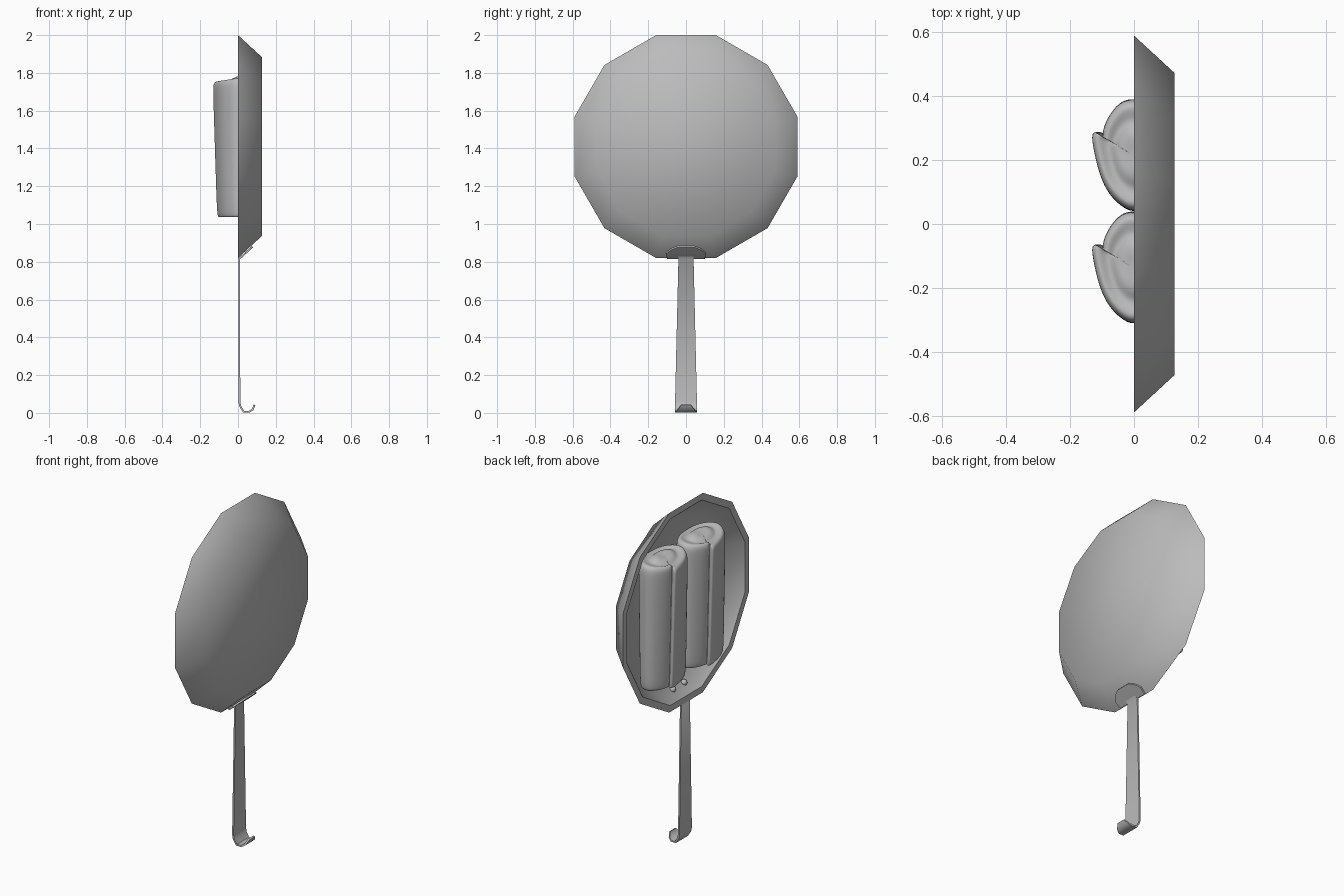
import bpy, bmesh, math
from mathutils import Vector

if "Cube" in bpy.data.objects:
    bpy.data.objects.remove(bpy.data.objects["Cube"])

grey = bpy.data.materials.new("plain grey")
grey.use_nodes = True
grey.diffuse_color = (0.5, 0.5, 0.5, 1)
grey.node_tree.nodes["Principled BSDF"].inputs["Base Color"].default_value = grey.diffuse_color


def finish(name, bm, smooth=True):
    """Turn a bmesh into a named, coloured object."""
    bmesh.ops.recalc_face_normals(bm, faces=bm.faces)
    for f in bm.faces:
        f.smooth = smooth
    mesh = bpy.data.meshes.new(name)
    bm.to_mesh(mesh)
    bm.free()
    mesh.materials.append(grey)
    obj = bpy.data.objects.new(name, mesh)
    bpy.context.scene.collection.objects.link(obj)
    return obj


def loft(bm, rings):
    """Bridge closed rings of points and cap both ends."""
    loops = [[bm.verts.new(p) for p in ring] for ring in rings]
    for a, b in zip(loops, loops[1:]):
        for i in range(len(a)):
            j = (i + 1) % len(a)
            bm.faces.new((a[i], a[j], b[j], b[i]))
    bm.faces.new(loops[0])
    bm.faces.new(loops[-1])
    return loops


def strip(name, path, thickness, smooth):
    """Flat bar across y, following (x, z, half width) points."""
    bm = bmesh.new()
    pairs = [[bm.verts.new((x, s * w, z)) for s in (-1, 1)] for x, z, w in path]
    for (a, b), (c, d) in zip(pairs, pairs[1:]):
        bm.faces.new((a, b, d, c))
    obj = finish(name, bm, smooth)
    mod = obj.modifiers.new("thickness", 'SOLIDIFY')
    mod.thickness = thickness
    mod.offset = 0
    edges = obj.modifiers.new("edges", 'EDGE_SPLIT')
    edges.split_angle = math.radians(60)
    return obj


# Pan: twelve-sided dish lying on its side, open towards -x
SIDES, PAN_Z = 12, 1.41


def pan_ring(x, apothem):
    r = apothem / math.cos(math.pi / SIDES)
    turns = [(i + 0.5) * math.tau / SIDES for i in range(SIDES)]
    return [(x, r * math.cos(t), PAN_Z + r * math.sin(t)) for t in turns]


bm = bmesh.new()
loops = loft(bm, [pan_ring(0.127, 0.473), pan_ring(0, 0.59),
                  pan_ring(0, 0.552), pan_ring(0.1, 0.46)])
for loop in loops[1:3]:
    for i in range(SIDES):
        bm.edges.get((loop[i - 1], loop[i])).smooth = False
finish("pan", bm)

# Handle with a hooked end, and its mounting plate under the pan wall
strip("handle", [(0.045, 0.851, 0.038), (0.007, 0.816, 0.04), (0.007, 0.06, 0.058),
                 (0.012, 0.035, 0.058), (0.03, 0.006, 0.057), (0.06, 0.006, 0.055),
                 (0.078, 0.018, 0.045), (0.088, 0.043, 0.025)], 0.01, True)
strip("mounting_plate", [(0.008, 0.818, 0.1), (0.04, 0.846, 0.105),
                         (0.062, 0.866, 0.08), (0.077, 0.88, 0.045)], 0.01, False)

# Rivets on the inner wall
for side, label in ((1, "left"), (-1, "right")):
    bm = bmesh.new()
    bmesh.ops.create_uvsphere(bm, u_segments=12, v_segments=8, radius=0.018)
    bmesh.ops.translate(bm, verts=bm.verts, vec=(0.05, side * 0.053, 0.905))
    finish("rivet_" + label, bm)

# Rolled pancakes: one spiral outline with an overlapping lip
OUTLINE = [(0, .18), (-.047, .17), (-.088, .115), (-.102, .07), (-.098, .054),
           (-.12, .076), (-.134, .07), (-.134, .045), (-.121, -.02), (-.103, -.082),
           (-.072, -.134), (-.03, -.168), (0, -.178), (.05, -.163), (.09, -.1),
           (.1, 0), (.09, .1), (.05, .163)]
# (height, size) from the bottom end to the top, with a dimpled cap at each end
LAYERS = [(1.05, .2), (1.05, .42), (1.062, .55), (1.06, .7), (1.035, .85),
          (1.035, .96), (1.07, 1), (1.3, 1), (1.55, 1), (1.72, 1), (1.76, .97),
          (1.777, .87), (1.768, .72), (1.762, .58), (1.782, .42), (1.784, .2)]


def roll_ring(y, z, size):
    slim = 0.83 + 0.17 * (z - 1.04) / 0.72
    ring = []
    for px, py in OUTLINE:
        # sag the lip side of the top cap a little
        drop = 0.018 * max(0, -px) / 0.13 if size < 1 and z > 1.4 else 0
        ring.append((px * size * slim, y + py * size, z - drop))
    return ring


for name, y in (("rolled_pancake_left", 0.215), ("rolled_pancake_right", -0.137)):
    bm = bmesh.new()
    loft(bm, [roll_ring(y, z, s) for z, s in LAYERS])
    roll = finish(name, bm)
    sub = roll.modifiers.new("soften", 'SUBSURF')
    sub.levels = sub.render_levels = 2
